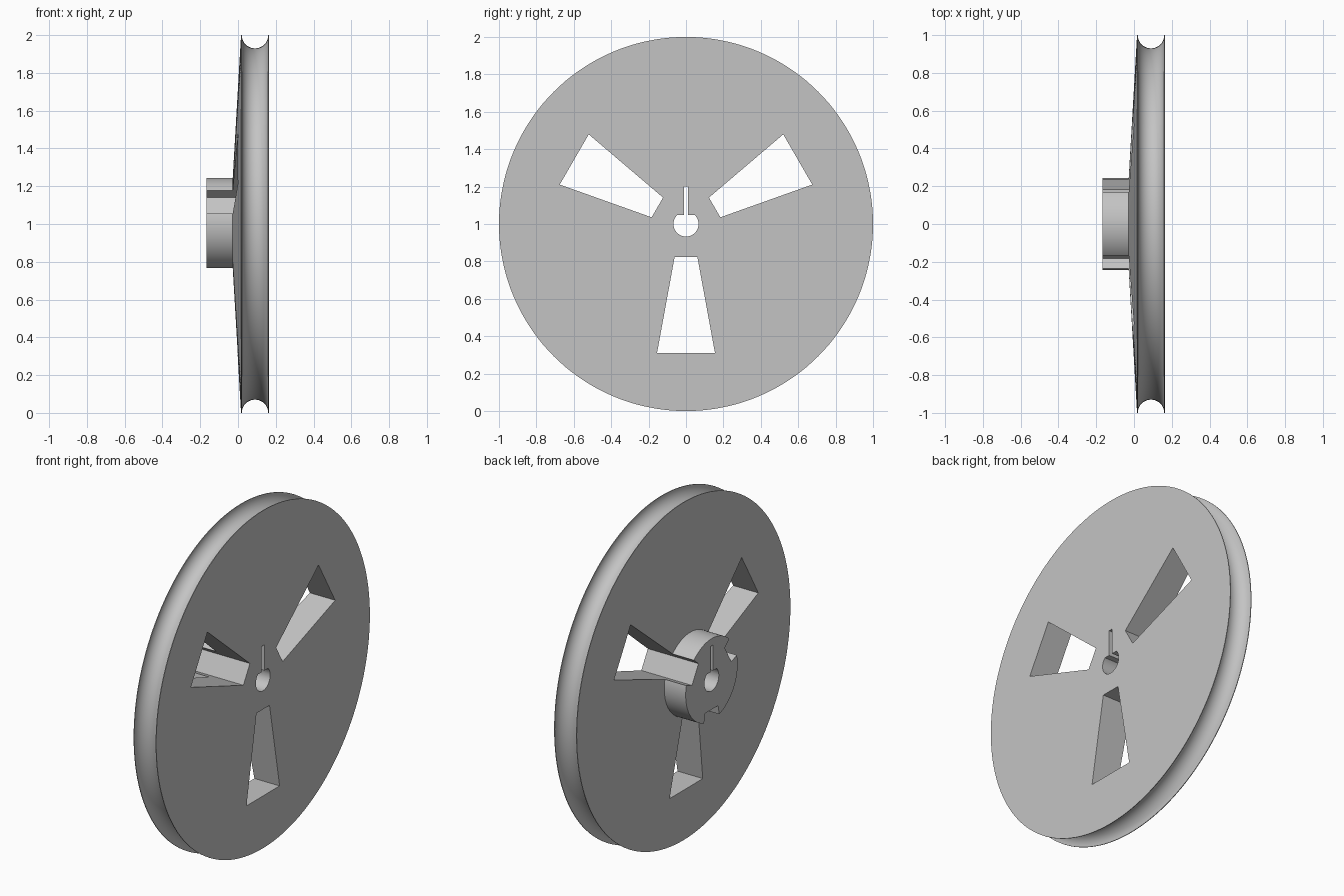
import bpy
import bmesh
from math import sin, cos, pi, asin, radians
from mathutils import Matrix

cube = bpy.data.objects.get("Cube")
if cube:
    bpy.data.objects.remove(cube)

AXLE = Matrix.Translation((0, 0, 1))

grey = bpy.data.materials.new("plain grey")
grey.use_nodes = True
colour = (0.55, 0.55, 0.55, 1)
grey.diffuse_color = colour
grey.node_tree.nodes["Principled BSDF"].inputs["Base Color"].default_value = colour


def finish(name, bm):
    bmesh.ops.remove_doubles(bm, verts=bm.verts, dist=1e-5)
    bmesh.ops.recalc_face_normals(bm, faces=bm.faces)
    mesh = bpy.data.meshes.new(name)
    bm.to_mesh(mesh)
    bm.free()
    mesh.transform(AXLE)
    mesh.materials.append(grey)
    obj = bpy.data.objects.new(name, mesh)
    bpy.context.collection.objects.link(obj)
    return obj


def lathe(name, profile, steps=144):
    """Revolve (x, radius) points around the x axis."""
    bm = bmesh.new()
    verts = [bm.verts.new((x, 0, r)) for x, r in profile]
    edges = [bm.edges.new(pair) for pair in zip(verts, verts[1:])]
    bmesh.ops.spin(bm, geom=verts + edges, cent=(0, 0, 0), axis=(1, 0, 0),
                   angle=2 * pi, steps=steps)
    return finish(name, bm)


def prism(name, outline, turn=0):
    """Extrude a (y, z) outline along x, past both sides of the wheel."""
    bm = bmesh.new()
    face = bm.faces.new([bm.verts.new((-0.4, y, z)) for y, z in outline])
    new = bmesh.ops.extrude_face_region(bm, geom=[face])["geom"]
    bmesh.ops.translate(bm, vec=(0.8, 0, 0),
                        verts=[v for v in new if isinstance(v, bmesh.types.BMVert)])
    bm.transform(Matrix.Rotation(turn, 4, "X"))
    cutter = finish(name, bm)
    cutter.hide_render = True
    return cutter


# Wheel: hub, coned web and rounded rope groove in one turned profile
groove = [(0.09 - 0.07 * cos(a), 1 - 0.07 * sin(a))
          for a in (pi * i / 24 for i in range(25))]
profile = [(-0.168, 0), (-0.168, 0.243), (-0.028, 0.243), (0.016, 1)]
profile += groove + [(0.164, 1), (0.164, 0)]
wheel = lathe("pulley_wheel", profile)

# Three tapered windows, which also notch the hub
window = [(-0.061, -0.177), (0.061, -0.177), (0.155, -0.69), (-0.155, -0.69)]
cutters = [prism("window_cutter", window, radians(120 * i)) for i in range(3)]

# Flat-topped shaft bore with a narrow slot above
bore, flat, slot = 0.067, 0.048, 0.012
start = asin(flat / bore)
arc = [pi - start + (pi + 2 * start) * i / 48 for i in range(49)]
keyhole = [(bore * cos(a), bore * sin(a)) for a in arc]
keyhole += [(slot, flat), (slot, 0.2), (-slot, 0.2), (-slot, flat)]
cutters.append(prism("shaft_bore_cutter", keyhole))

# Cut the openings and shade
bpy.ops.object.select_all(action="DESELECT")
bpy.context.view_layer.objects.active = wheel
wheel.select_set(True)
for cutter in cutters:
    mod = wheel.modifiers.new("cut", "BOOLEAN")
    mod.operation = "DIFFERENCE"
    mod.solver = "EXACT"
    mod.object = cutter
    bpy.ops.object.modifier_apply(modifier=mod.name)
    bpy.data.objects.remove(cutter)
bpy.ops.object.shade_smooth_by_angle(angle=radians(25))
